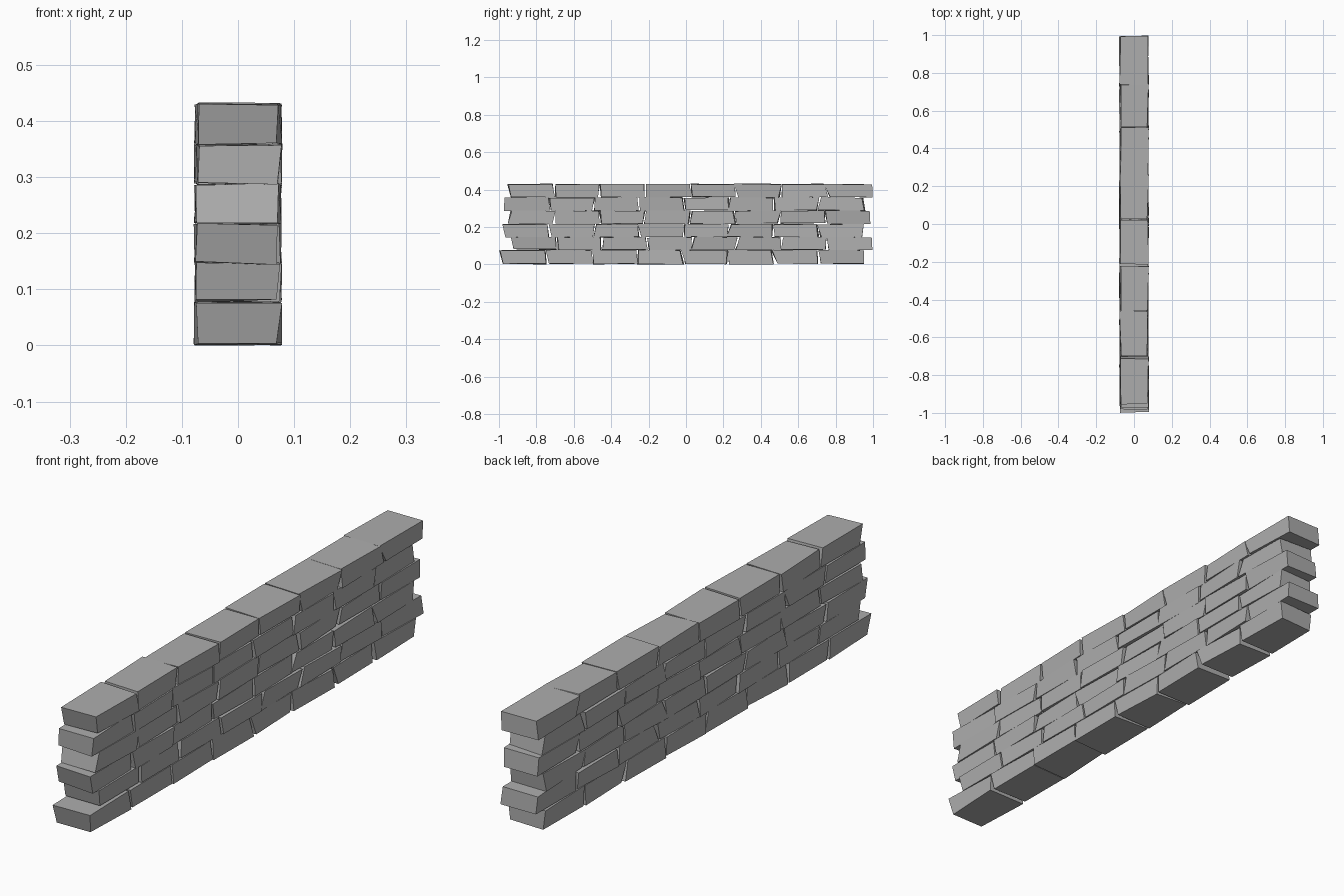
import bpy, bmesh, random

if "Cube" in bpy.data.objects:
    bpy.data.objects.remove(bpy.data.objects["Cube"])

random.seed(7)

stone = bpy.data.materials.new("grey stone")
stone.diffuse_color = (0.42, 0.42, 0.42, 1)
stone.use_nodes = True
stone.node_tree.nodes["Principled BSDF"].inputs["Base Color"].default_value = stone.diffuse_color

HALF = 0.073          # half wall thickness
BRICKS = 8            # bricks per course
# course: bottom z, top z, (left end bottom, top), (right end bottom, top)
COURSES = [
    (0.003, 0.076, (-0.975, -0.995), (0.95, 0.95)),
    (0.079, 0.145, (-0.925, -0.935), (0.995, 0.995)),
    (0.147, 0.215, (-0.965, -0.978), (0.945, 0.95)),
    (0.219, 0.287, (-0.950, -0.935), (0.990, 0.98)),
    (0.289, 0.358, (-0.970, -0.972), (0.955, 0.945)),
    (0.360, 0.430, (-0.940, -0.952), (0.995, 0.995)),
]


def jit(a):
    return random.uniform(-a, a)


def clamp(v, lo, hi):
    return max(lo, min(hi, v))


def brick(bm, z0, z1, left, right, wobble):
    """Six-sided rough brick; left/right are (bottom y, top y)."""
    bmesh_verts = bmesh.ops.create_cube(bm, size=1)["verts"]
    for v in bmesh_verts:
        up = v.co.z > 0
        end = right if v.co.y > 0 else left
        side = 1 if v.co.x > 0 else -1
        v.co.x = side * HALF + jit(0.006)
        v.co.y = clamp(end[up] + jit(wobble), -1, 1)
        v.co.z = clamp((z1 if up else z0) + jit(0.003), 0, 0.433)


# courses of irregular bricks with staggered joints
for i, (z0, z1, left, right) in enumerate(COURSES):
    bm = bmesh.new()
    start, stop = sum(left) / 2, sum(right) / 2
    pitch = (stop - start) / BRICKS
    prev = left
    for k in range(BRICKS):
        if k == BRICKS - 1:
            end, nxt = right, None
        else:
            y = start + pitch * (k + 1)
            lean = jit(0.009)
            end = (y - 0.004 - lean, y - 0.004 + lean)
            lean += jit(0.007)
            nxt = (y + 0.004 - lean, y + 0.004 + lean)
        brick(bm, z0, z1, prev, end, 0.005)
        prev = nxt
    mesh = bpy.data.meshes.new(f"brick_course_{i + 1}")
    bm.to_mesh(mesh)
    bm.free()
    mesh.materials.append(stone)
    obj = bpy.data.objects.new(f"brick_course_{i + 1}", mesh)
    bpy.context.collection.objects.link(obj)
